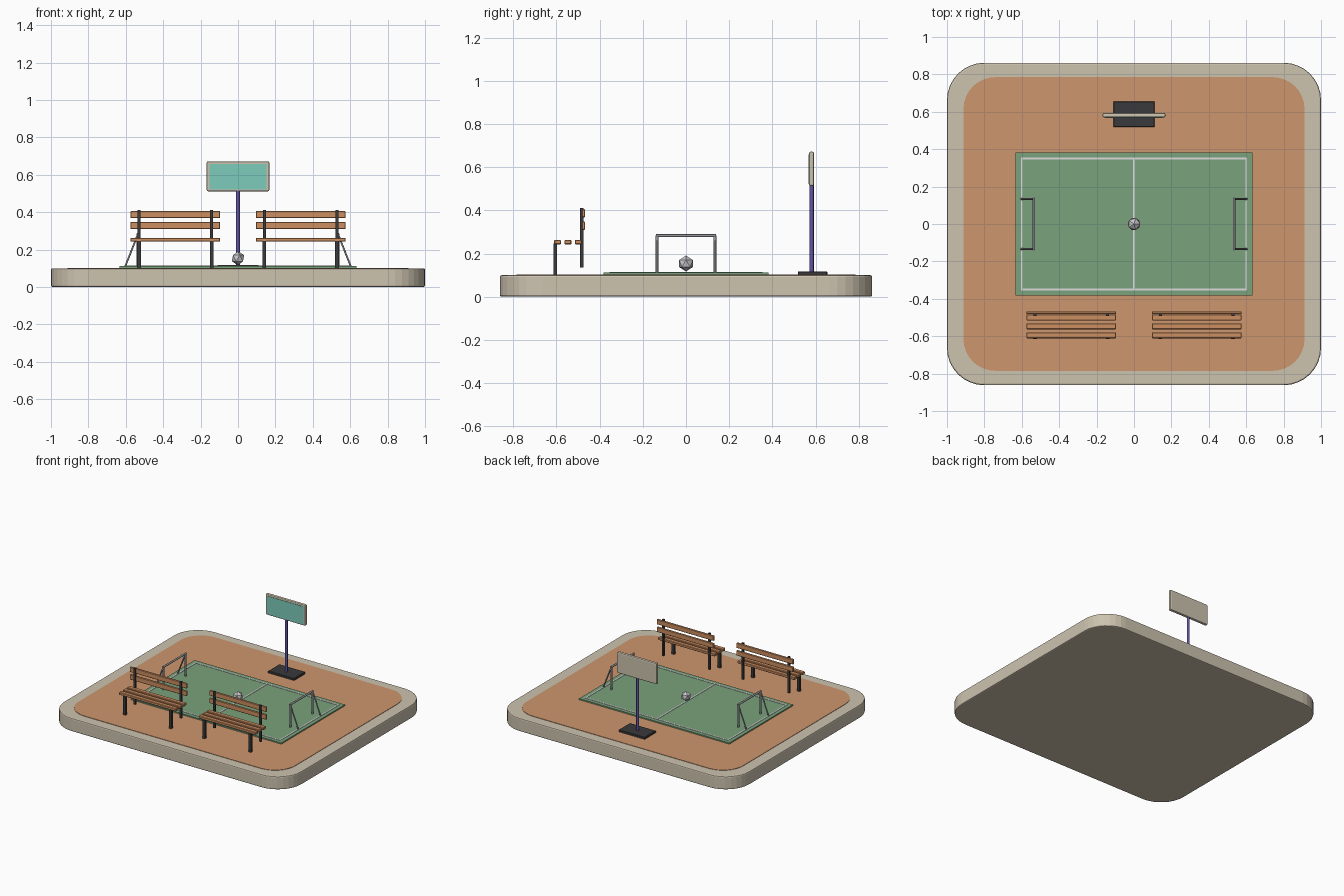
import bpy, bmesh, math
from mathutils import Vector

if "Cube" in bpy.data.objects:
    bpy.data.objects.remove(bpy.data.objects["Cube"])


def material(name, r, g, b):
    lin = [(c / 255 / 12.92) if c < 10 else ((c / 255 + 0.055) / 1.055) ** 2.4 for c in (r, g, b)]
    m = bpy.data.materials.new(name)
    m.diffuse_color = (*lin, 1)
    m.use_nodes = True
    m.node_tree.nodes["Principled BSDF"].inputs["Base Color"].default_value = m.diffuse_color
    return m


STONE = material("stone", 205, 195, 175)
CLAY = material("clay", 206, 151, 110)
GRASS = material("grass", 122, 162, 124)
WOOD = material("wood", 204, 142, 96)
DARK = material("dark_metal", 58, 58, 60)
GREY = material("grey_metal", 150, 150, 155)
WHITE = material("white_paint", 220, 222, 220)
BALL = material("ball_grey", 200, 200, 203)
PURPLE = material("purple_paint", 98, 84, 165)
TEAL = material("teal_panel", 124, 204, 188)


def finish(name, bm, mat, bevel=0, segments=1):
    bmesh.ops.recalc_face_normals(bm, faces=bm.faces)
    me = bpy.data.meshes.new(name)
    bm.to_mesh(me)
    bm.free()
    me.materials.append(mat)
    ob = bpy.data.objects.new(name, me)
    bpy.context.collection.objects.link(ob)
    if bevel:
        mod = ob.modifiers.new("edge", 'BEVEL')
        mod.width, mod.segments = bevel, segments
        mod.limit_method, mod.angle_limit = 'ANGLE', math.radians(40)
    return ob


def box(name, x0, x1, y0, y1, z0, z1, mat, bevel=0, segments=1):
    bm = bmesh.new()
    bmesh.ops.create_cube(bm, size=1)
    for v in bm.verts:
        v.co = ((x0 + x1) / 2 + v.co.x * (x1 - x0),
                (y0 + y1) / 2 + v.co.y * (y1 - y0),
                (z0 + z1) / 2 + v.co.z * (z1 - z0))
    return finish(name, bm, mat, bevel, segments)


def slab(name, hx, hy, r, z0, z1, mat, bevel=0):
    """Rounded rectangle, extruded upwards."""
    bm = bmesh.new()
    pts = []
    for i, (sx, sy) in enumerate(((1, 1), (-1, 1), (-1, -1), (1, -1))):
        for k in range(9):
            a = math.pi / 2 * (i + k / 8)
            pts.append(bm.verts.new((sx * (hx - r) + r * math.cos(a), sy * (hy - r) + r * math.sin(a), z0)))
    face = bm.faces.new(pts)
    top = bmesh.ops.extrude_face_region(bm, geom=[face])["geom"]
    bmesh.ops.translate(bm, vec=(0, 0, z1 - z0), verts=[g for g in top if isinstance(g, bmesh.types.BMVert)])
    return finish(name, bm, mat, bevel, 2)


def rod(name, a, b, radius, mat, sides=10):
    a, b = Vector(a), Vector(b)
    bm = bmesh.new()
    bmesh.ops.create_cone(bm, cap_ends=True, segments=sides, radius1=radius, radius2=radius, depth=(b - a).length)
    rot = Vector((0, 0, 1)).rotation_difference(b - a).to_matrix().to_4x4()
    bmesh.ops.transform(bm, matrix=rot, verts=bm.verts)
    bmesh.ops.translate(bm, vec=(a + b) / 2, verts=bm.verts)
    ob = finish(name, bm, mat)
    for p in ob.data.polygons:
        p.use_smooth = len(p.vertices) == 4
    return ob


# ground
slab("base", 1.0, 0.862, 0.2, 0, 0.1, STONE, 0.008)
slab("clay_ground", 0.912, 0.785, 0.17, 0.095, 0.103, CLAY)

# pitch and painted lines
box("pitch", -0.633, 0.633, -0.383, 0.383, 0.1, 0.112, GRASS)
w = 0.005
for s in (-1, 1):
    box("side_line", -0.6 - w, 0.6 + w, s * 0.35 - w, s * 0.35 + w, 0.111, 0.1145, WHITE)
    box("goal_line", s * 0.6 - w, s * 0.6 + w, -0.35 + w, 0.35 - w, 0.111, 0.1145, WHITE)
box("centre_line", -w, w, -0.35 + w, 0.35 - w, 0.111, 0.1145, WHITE)

# goals
for s in (-1, 1):
    x = s * 0.535
    rod("crossbar", (x, -0.14, 0.283), (x, 0.14, 0.283), 0.007, GREY)
    for t in (-1, 1):
        rod("goal_post", (x, t * 0.134, 0.11), (x, t * 0.134, 0.283), 0.007, GREY)
        rod("goal_brace", (s * 0.603, t * 0.134, 0.11), (x, t * 0.134, 0.283), 0.005, GREY)

# ball
bm = bmesh.new()
bmesh.ops.create_icosphere(bm, subdivisions=1, radius=0.037)
bmesh.ops.translate(bm, vec=(0, 0, 0.154), verts=bm.verts)
finish("ball", bm, BALL)

# benches
for s in (-1, 1):
    cx = s * 0.335
    x0, x1 = cx - 0.24, cx + 0.24
    for y in (-0.595, -0.547, -0.499):
        box("seat_slat", x0, x1, y - 0.016, y + 0.016, 0.243, 0.263, WOOD, 0.003)
    for z in (0.329, 0.387):
        box("back_slat", x0, x1, -0.482, -0.467, z - 0.019, z + 0.019, WOOD, 0.003)
    for t in (-1, 1):
        lx = cx + t * 0.194
        box("front_leg", lx - 0.01, lx + 0.01, -0.615, -0.597, 0.103, 0.246, DARK)
        box("back_post", lx - 0.008, lx + 0.008, -0.491, -0.476, 0.135, 0.412, DARK)

# sign
box("sign_foot", -0.11, 0.11, 0.518, 0.655, 0.1, 0.118, DARK, 0.003)
rod("sign_pole", (0, 0.582, 0.11), (0, 0.582, 0.53), 0.01, PURPLE, 12)
box("sign_board", -0.168, 0.168, 0.57, 0.594, 0.512, 0.672, STONE, 0.008, 2)
box("sign_panel", -0.153, 0.153, 0.567, 0.572, 0.522, 0.659, TEAL)
